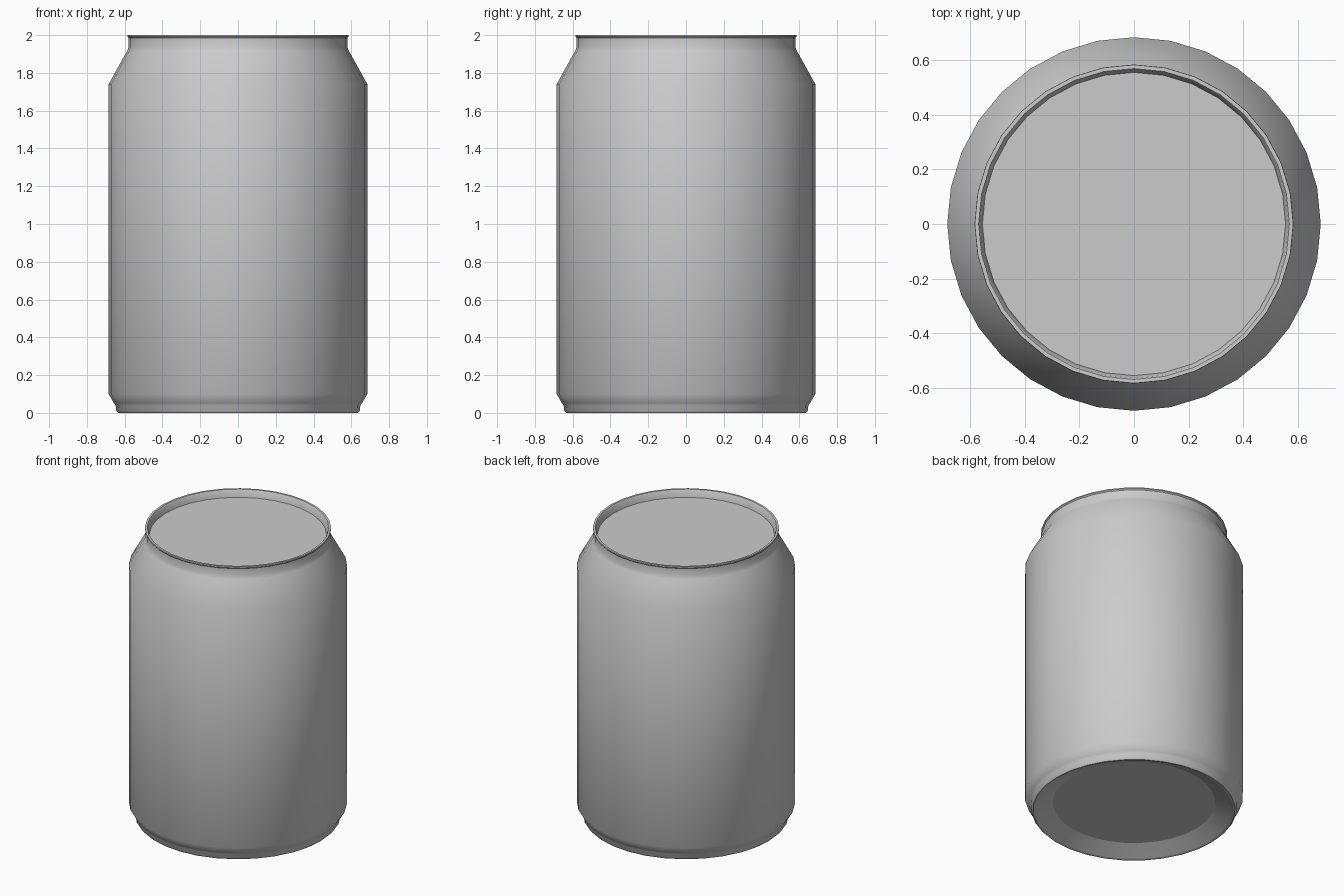
import bpy, bmesh, math

if "Cube" in bpy.data.objects:
    bpy.data.objects.remove(bpy.data.objects["Cube"])

SIDES = 32

# Can outline (radius, height), from the recessed base, up the wall, to the recessed lid
profile = [
    (0.51, 0.055), (0.615, 0.005), (0.625, 0.0), (0.635, 0.0), (0.645, 0.012),
    (0.648, 0.04), (0.657, 0.052), (0.685, 0.10), (0.685, 1.74),
    (0.588, 1.915), (0.579, 1.935), (0.579, 1.985), (0.585, 1.992), (0.584, 2.0),
    (0.570, 2.0), (0.565, 1.993), (0.556, 1.95), (0.543, 1.95),
]

bm = bmesh.new()
rings = []
for r, z in profile:
    rings.append([bm.verts.new((r * math.cos(2 * math.pi * i / SIDES),
                                r * math.sin(2 * math.pi * i / SIDES), z))
                  for i in range(SIDES)])

# Wall
for low, high in zip(rings, rings[1:]):
    for i in range(SIDES):
        j = (i + 1) % SIDES
        bm.faces.new((low[i], low[j], high[j], high[i]))

# Base and lid discs
bm.faces.new(rings[0][::-1])
bm.faces.new(rings[-1])

mesh = bpy.data.meshes.new("drink_can")
bm.to_mesh(mesh)
bm.free()
can = bpy.data.objects.new("drink_can", mesh)
bpy.context.collection.objects.link(can)

bpy.context.view_layer.objects.active = can
can.select_set(True)
bpy.ops.object.shade_smooth_by_angle(angle=math.radians(40))
# Keep the two discs flat with a crisp border
for poly in mesh.polygons:
    if len(poly.vertices) > 4:
        poly.use_smooth = False
